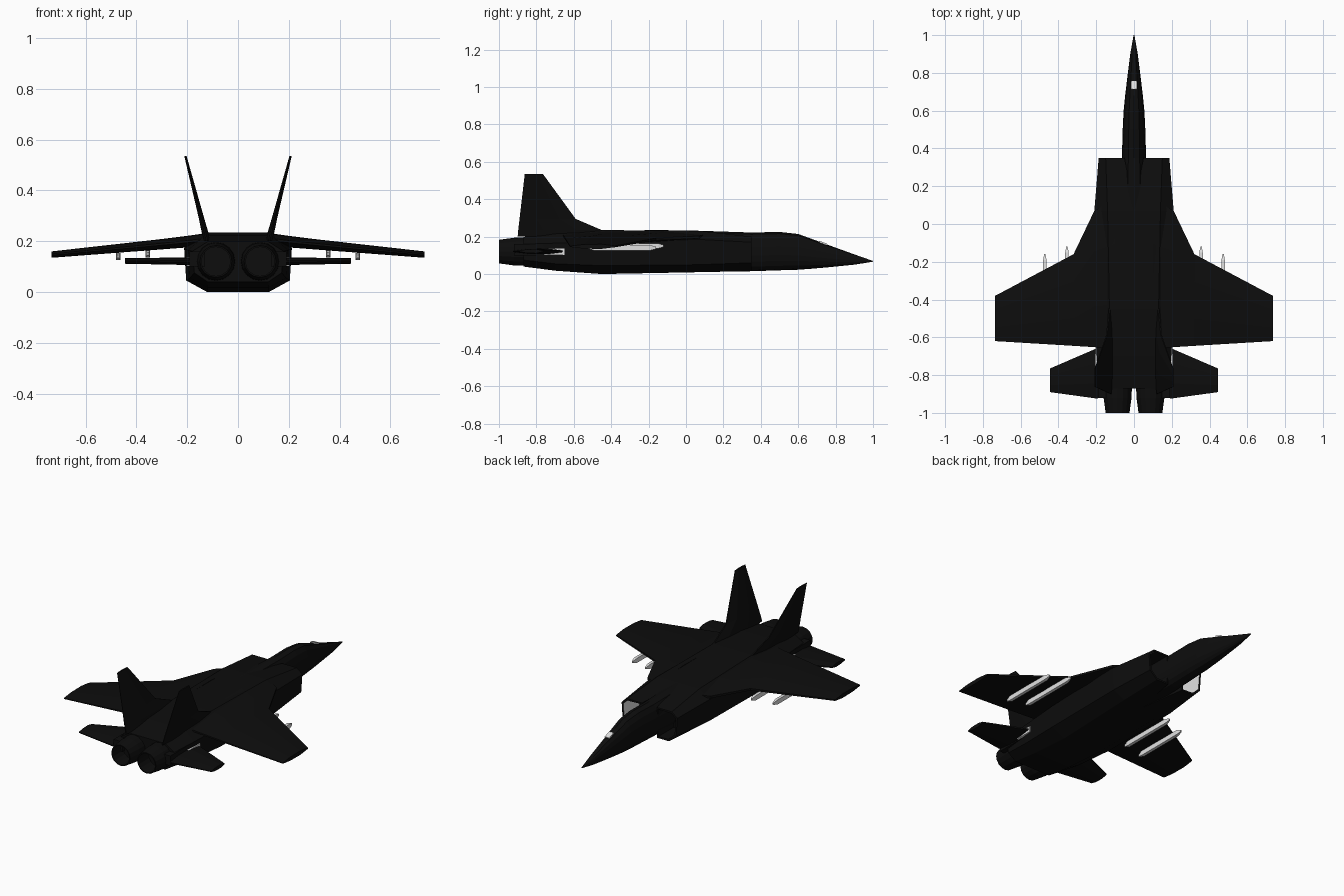
import bpy, bmesh, math
from mathutils import Vector, Matrix

if "Cube" in bpy.data.objects:
    bpy.data.objects.remove(bpy.data.objects["Cube"])


def material(name, value):
    m = bpy.data.materials.new(name)
    m.use_nodes = True
    colour = (value, value, value, 1)
    m.diffuse_color = colour
    m.node_tree.nodes["Principled BSDF"].inputs["Base Color"].default_value = colour
    return m


BLACK = material("matt black", 0.004)
GREY = material("light grey", 0.75)


def finish(name, bm, mats, mirror=True):
    bmesh.ops.recalc_face_normals(bm, faces=bm.faces)
    mesh = bpy.data.meshes.new(name)
    bm.to_mesh(mesh)
    bm.free()
    for m in mats:
        mesh.materials.append(m)
    obj = bpy.data.objects.new(name, mesh)
    bpy.context.collection.objects.link(obj)
    if mirror:
        obj.modifiers.new("Mirror", 'MIRROR').use_mirror_merge = False
    return obj


def loft(rings):
    """Skin closed rings of equal size; returns the bmesh and first cap."""
    bm = bmesh.new()
    loops = [[bm.verts.new(p) for p in ring] for ring in rings]
    n = len(loops[0])
    for a, b in zip(loops, loops[1:]):
        for i in range(n):
            j = (i + 1) % n
            bm.faces.new((a[i], a[j], b[j], b[i]))
    cap = bm.faces.new(loops[0])
    bm.faces.new(loops[-1][::-1])
    return bm, cap


def hollow(bm, cap, rim, depth):
    """Inset an end cap and push it into the body along y."""
    bmesh.ops.recalc_face_normals(bm, faces=bm.faces)
    bmesh.ops.inset_individual(bm, faces=[cap], thickness=rim)
    inner = bmesh.ops.extrude_discrete_faces(bm, faces=[cap])["faces"][0]
    bmesh.ops.translate(bm, verts=inner.verts, vec=(0, depth, 0))


def surface(name, stations, upright=False):
    """Wing-like surface; station = x, z, leading y, trailing y, thickness."""
    rings = []
    for x, z, lead, trail, t in stations:
        chord = trail - lead
        outline = [(0, .15), (.3, .5), (.7, .45), (1, .1),
                   (1, -.1), (.7, -.45), (.3, -.5), (0, -.15)]
        ring = []
        for f, h in outline:
            off = h * t
            ring.append((x + off, lead + f * chord, z) if upright
                        else (x, lead + f * chord, z + off))
        rings.append(ring)
    return finish(name, loft(rings)[0], [BLACK])


def box(name, x, y, z, mat, nose=0):
    """Box from ranges; nose slopes the front and rear ends."""
    rings = []
    cx, cz = sum(x) / 2, sum(z) / 2
    ends = [(y[0], .4), (y[0] + nose, 1), (y[1] - nose, 1), (y[1], .4)] if nose \
        else [(y[0], 1), (y[1], 1)]
    hx, hz = (x[1] - x[0]) / 2, (z[1] - z[0]) / 2
    for py, k in ends:
        rings.append([(cx + sx * hx * k, py, cz + sz * hz * k)
                      for sx, sz in ((-1, -1), (1, -1), (1, 1), (-1, 1))])
    return finish(name, loft(rings)[0], [mat])


# Nose, canopy hump and spine: y, half width, bottom, top
spine = [(1, .002, .066, .07), (.9, .02, .05, .105), (.77, .036, .037, .152),
         (.68, .047, .029, .185), (.6, .055, .023, .214), (.5, .06, .02, .225),
         (.35, .064, .015, .222), (.05, .08, .01, .232), (-.3, .09, .02, .228)]
rings = []
for y, w, low, high in spine:
    mid = low + (high - low) * .4
    ring = []
    for i in range(16):
        a = math.tau * i / 16
        s = math.sin(a)
        ring.append((w * math.copysign(abs(math.cos(a)) ** .8, math.cos(a)), y,
                     mid + s * ((high - mid) if s > 0 else (mid - low))))
    rings.append(ring)
finish("nose_and_spine", loft(rings)[0], [BLACK], mirror=False)

# Main fuselage with hollow intakes
# y, inner x, bottom x, side x, top x, bottom z, low side z, high side z, top z
body = [(.35, .05, .13, .187, .15, .016, .06, .17, .2),
        (.07, 0, .13, .21, .14, .01, .05, .185, .231),
        (-.45, 0, .122, .212, .13, 0, .045, .17, .235),
        (-.7, 0, .122, .197, .13, .018, .055, .165, .222),
        (-.87, 0, .12, .18, .12, .04, .075, .16, .198)]
rings = []
for y, xi, xb, xs, xt, zb, zl, zh, zt in body:
    rings.append([(xi, y, zb), (xb, y, zb), (xs - .008, y, zl),
                  (xs, y, zh), (xt, y, zt), (xi, y, zt)])
bm, cap = loft(rings)
hollow(bm, cap, .012, -.15)
bmesh.ops.recalc_face_normals(bm, faces=bm.faces)
for f in bm.faces:
    c = f.calc_center_median()
    if .2 < c.y < .34 and c.x > .1 and f.normal.x < -.3:
        f.material_index = 1
finish("fuselage", bm, [BLACK, GREY])

# Engine nozzles
rings = []
for y, r in ((-1, .063), (-.92, .074), (-.8, .078)):
    rings.append([(.087 + r * math.cos(math.tau * i / 16), y,
                   .12 + r * math.sin(math.tau * i / 16)) for i in range(16)])
bm, cap = loft(rings)
hollow(bm, cap, .006, .1)
finish("engine_nozzle", bm, [BLACK])

# Wings, tailplanes and canted fins
surface("wing", [(.1, .21, .13, -.66, .05), (.21, .197, .07, -.652, .045),
                 (.32, .186, -.16, -.645, .04), (.735, .147, -.38, -.62, .025)])
surface("tailplane", [(.19, .121, -.655, -.925, .03),
                      (.445, .122, -.765, -.89, .022)])
surface("tail_fin", [(.122, .2, -.4, -.9, .028), (.13, .235, -.45, -.897, .026),
                     (.145, .295, -.59, -.89, .021),
                     (.207, .535, -.765, -.862, .009)], upright=True)

# Tail booms and tailplane pivots
box("tail_boom", (.13, .19), (-.92, -.6), (.1, .16), BLACK)
box("tailplane_pivot", (.18, .203), (-.76, -.65), (.102, .137), GREY)

# Underwing missiles on pylons
for side, x, rear, front, z in (("inner", .355, -.5, -.12, .15),
                                ("outer", .472, -.52, -.16, .14)):
    box(side + "_missile", (x - .009, x + .009), (rear, front),
        (z - .014, z + .014), GREY, nose=.03)
    box(side + "_pylon", (x - .004, x + .004), (rear + .08, front - .15),
        (z, z + .035), BLACK)

# Small sensor plate ahead of the canopy
bm = bmesh.new()
bmesh.ops.create_cube(bm, size=1, matrix=Matrix.Translation(Vector((0, .735, .165)))
                      @ Matrix.Rotation(-.36, 4, 'X')
                      @ Matrix.Diagonal((.03, .045, .008, 1)))
finish("nose_sensor", bm, [GREY], mirror=False)
